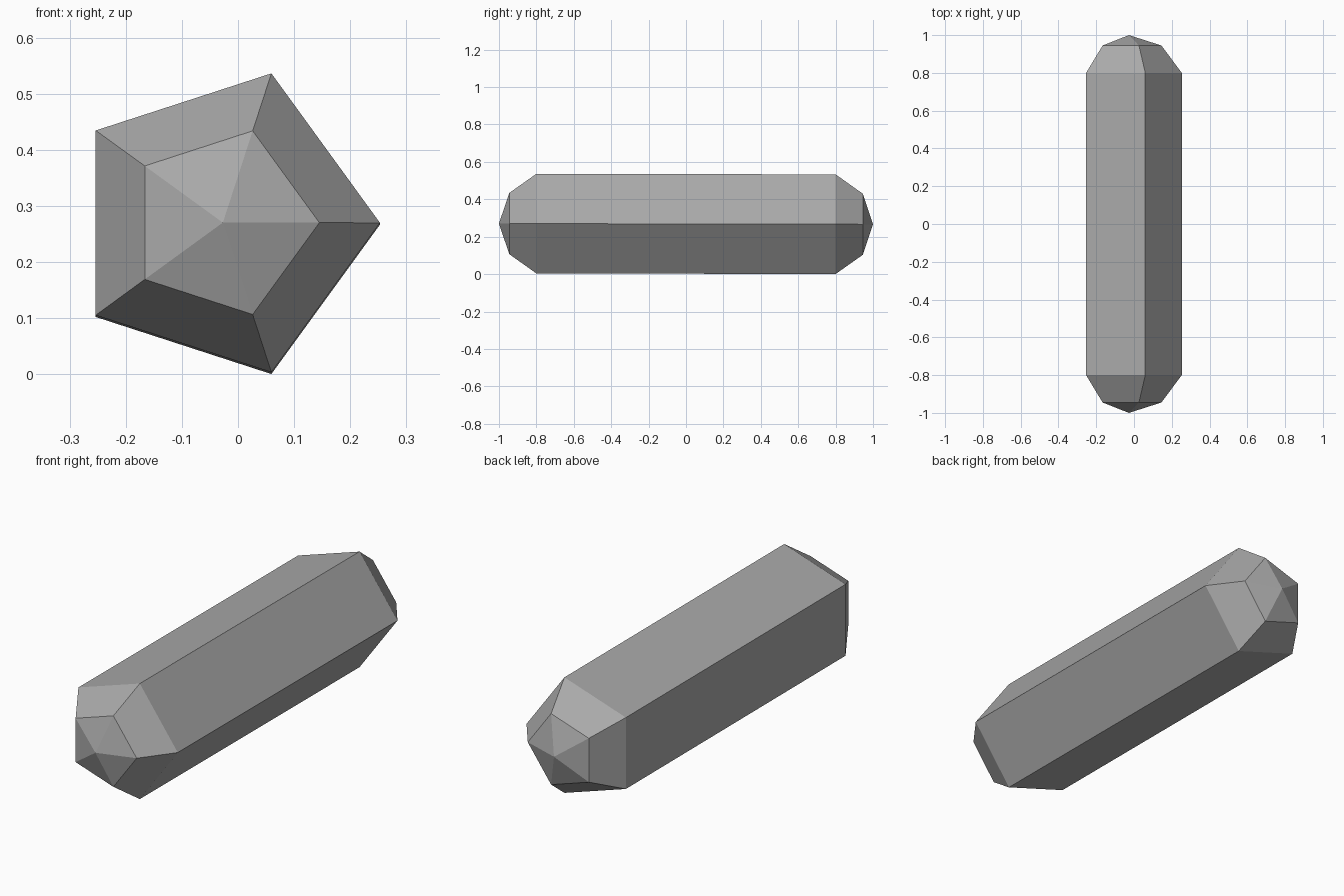
import bpy
import bmesh
from math import cos, sin, tau

cube = bpy.data.objects.get("Cube")
if cube:
    bpy.data.objects.remove(cube, do_unlink=True)

SIDES = 5
CENTRE_X, CENTRE_Z = -0.027, 0.2685
TILT = -0.002  # slight drop towards the back

# Grey material
grey = bpy.data.materials.new("mid_grey")
grey.use_nodes = True
colour = (0.4, 0.4, 0.4, 1)
grey.diffuse_color = colour
grey.node_tree.nodes["Principled BSDF"].inputs["Base Color"].default_value = colour

bm = bmesh.new()


def point(y, radius=0, angle=0):
    return bm.verts.new((CENTRE_X + radius * cos(angle), y,
                         CENTRE_Z + TILT * y + radius * sin(angle)))


# Pentagonal rings from front to back
profile = [(-0.945, 0.172), (-0.8, 0.28), (0.8, 0.28), (0.945, 0.172)]
rings = [[point(y, r, tau * i / SIDES) for i in range(SIDES)] for y, r in profile]
front_tip, back_tip = point(-1), point(1)

# Shaft and bevelled ends, closed by shallow pyramids
for i in range(SIDES):
    j = (i + 1) % SIDES
    for a, b in zip(rings, rings[1:]):
        bm.faces.new((a[i], a[j], b[j], b[i]))
    bm.faces.new((front_tip, rings[0][j], rings[0][i]))
    bm.faces.new((back_tip, rings[-1][i], rings[-1][j]))
bmesh.ops.recalc_face_normals(bm, faces=bm.faces)

mesh = bpy.data.meshes.new("faceted_capsule")
bm.to_mesh(mesh)
bm.free()
mesh.materials.append(grey)
capsule = bpy.data.objects.new("faceted_capsule", mesh)
bpy.context.collection.objects.link(capsule)
